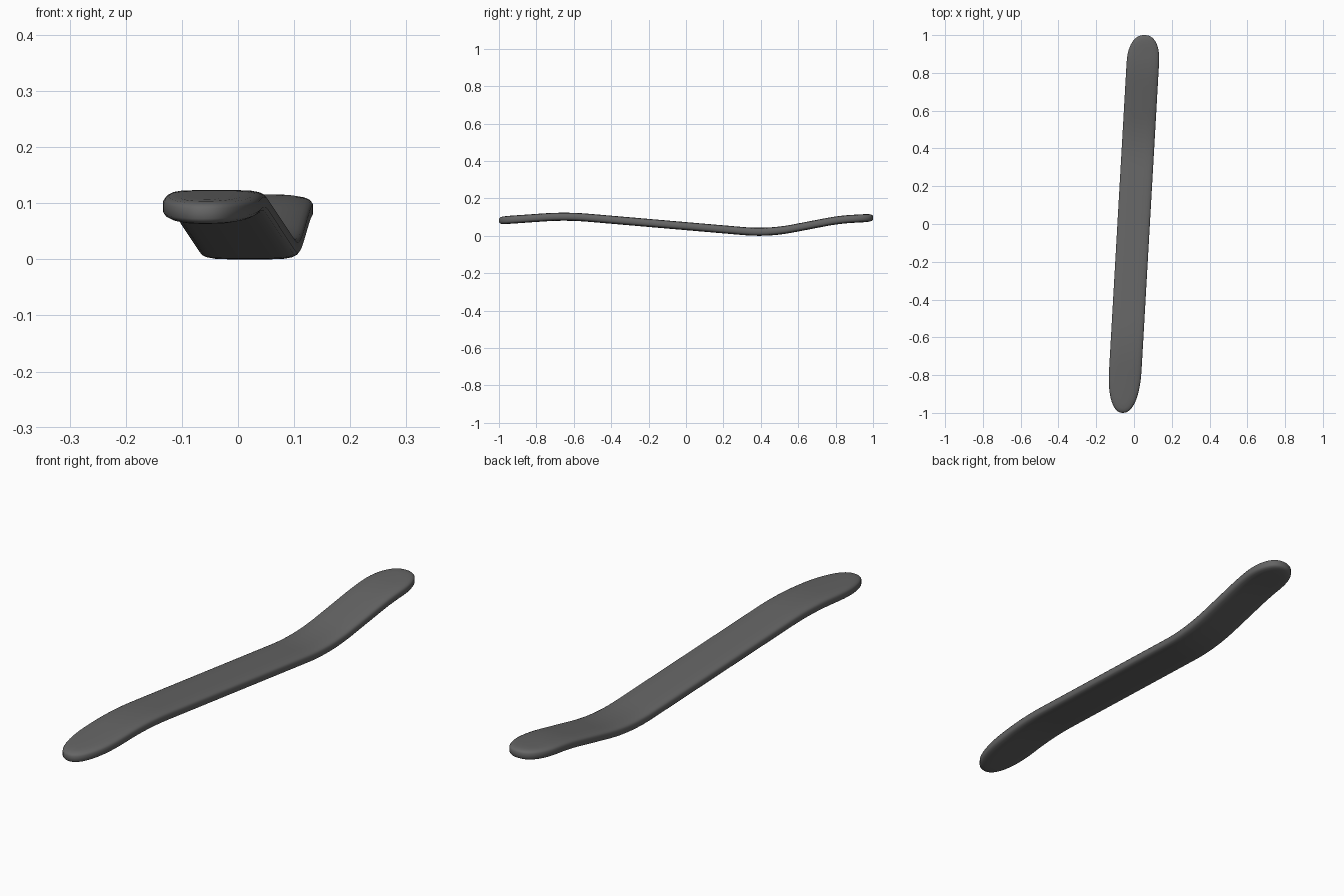
import bpy, bmesh, math

if "Cube" in bpy.data.objects:
    bpy.data.objects.remove(bpy.data.objects["Cube"])

WIDTH = 0.086                                  # half width of the blade
KINKS = [(-0.64, 0.07, 0.12), (0.44, -0.086, 0.13), (0.82, 0.192, 0.07)]
LAST_SLOPE = 0.055
# edge rounding: inset from the outline, height from the middle
SECTION = [(0.05, -0.0215), (0.025, -0.0205), (0.011, -0.018), (0.004, -0.0145), (0, -0.009),
           (0, 0.009), (0.004, 0.0145), (0.011, 0.018), (0.025, 0.0205), (0.05, 0.0215)]


def ramp(u, h):
    """Ramp with a parabolic blend of half length h."""
    if u <= -h:
        return 0.0
    return u if u >= h else (u + h) ** 2 / (4 * h)


def height(y):
    slopes = [k[1] for k in KINKS] + [LAST_SLOPE]
    z = 0.084 + slopes[0] * (y + 1)
    for i, (pos, _, h) in enumerate(KINKS):
        z += (slopes[i + 1] - slopes[i]) * ramp(y - pos, h)
    return z


def outline(inset):
    """(y, half width) stations from the front tip to the back tip."""
    pts, n = [], 14
    w = WIDTH - inset
    for i in range(n + 1):
        a = math.pi / 2 * (1 - i / n)
        c, s = max(math.cos(a), 0), math.sin(a)
        pts.append((-0.77 - (0.23 - inset) * s ** (2 / 2.25), 0 if i == 0 else w * c ** (2 / 2.25)))
    for i in range(1, 50):
        pts.append((-0.77 + 1.62 * i / 50, w))
    for i in range(n + 1):
        a = math.pi / 2 * i / n
        c, s = max(math.cos(a), 0), math.sin(a)
        pts.append((0.85 + (0.15 - inset) * s ** (2 / 2.3), 0 if i == n else w * c ** (2 / 2.3)))
    return pts


# curved blade: stacked outlines bent along the height curve
bm = bmesh.new()
rings = []
for inset, dz in SECTION:
    sides = []
    for sign in (-1, 1):
        sides.append([bm.verts.new((0.057 * y + sign * w, y, height(y) + dz))
                      for y, w in outline(inset)])
    rings.append(sides)

count = len(rings[0][0])
for i in range(count - 1):
    for lo, hi in zip(rings, rings[1:]):
        for s in (0, 1):
            bm.faces.new((lo[s][i], lo[s][i + 1], hi[s][i + 1], hi[s][i]))
    for ring in (rings[0], rings[-1]):
        bm.faces.new((ring[0][i], ring[1][i], ring[1][i + 1], ring[0][i + 1]))

bmesh.ops.remove_doubles(bm, verts=bm.verts[:], dist=1e-5)
bmesh.ops.recalc_face_normals(bm, faces=bm.faces[:])

# stand on the ground, centred
low = min(v.co.z for v in bm.verts)
mid = (min(v.co.x for v in bm.verts) + max(v.co.x for v in bm.verts)) / 2
for v in bm.verts:
    v.co.z -= low
    v.co.x -= mid

mesh = bpy.data.meshes.new("curved_blade")
bm.to_mesh(mesh)
bm.free()
blade = bpy.data.objects.new("curved_blade", mesh)
bpy.context.collection.objects.link(blade)
for p in mesh.polygons:
    p.use_smooth = True

# dark grey finish
mat = bpy.data.materials.new("dark_grey")
mat.diffuse_color = (0.13, 0.13, 0.13, 1)
mat.use_nodes = True
mat.node_tree.nodes["Principled BSDF"].inputs["Base Color"].default_value = mat.diffuse_color
mesh.materials.append(mat)
